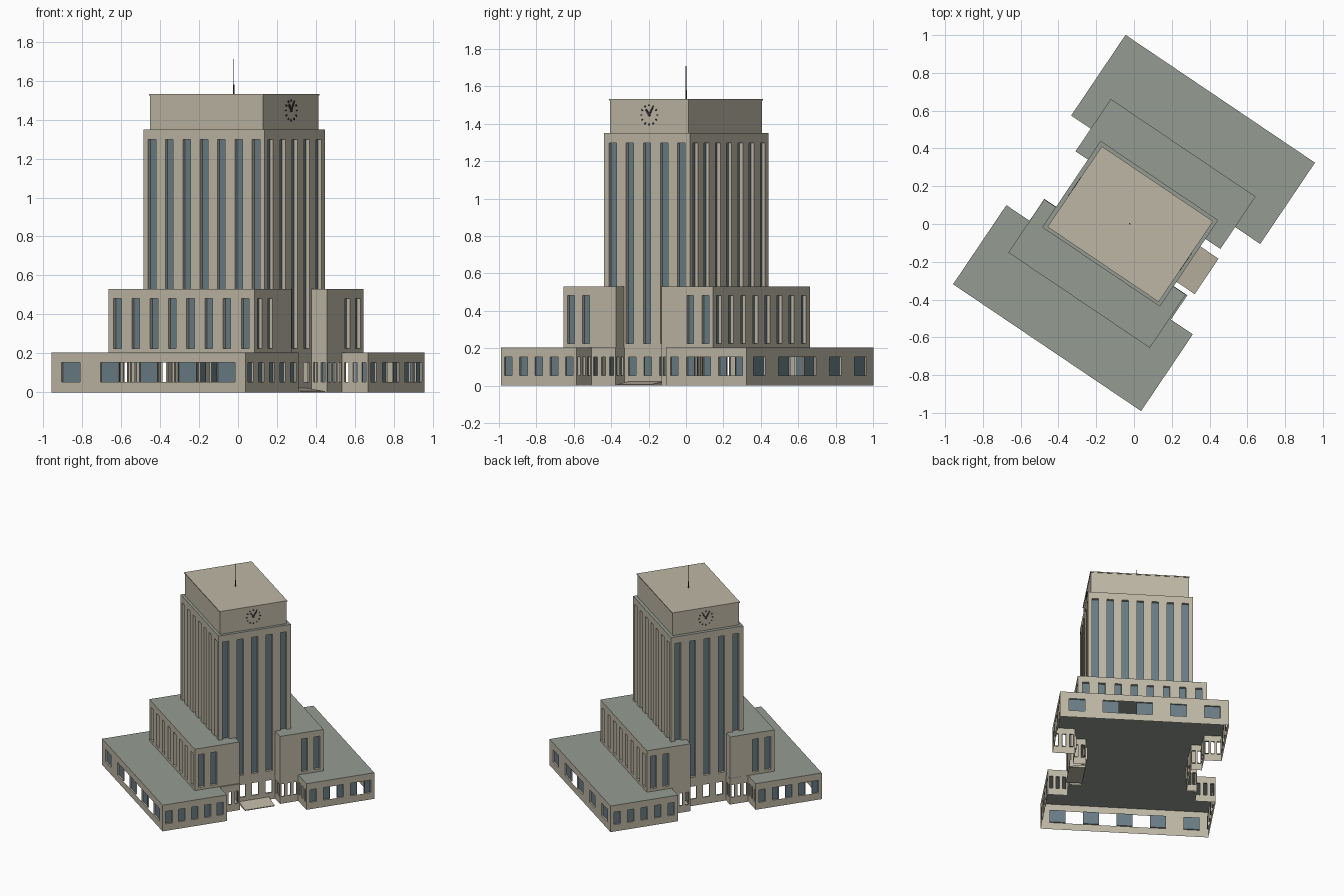
import bpy, bmesh, math
from mathutils import Matrix, Vector

cube = bpy.data.objects.get("Cube")
if cube:
    bpy.data.objects.remove(cube)

TURN = Matrix.Rotation(math.radians(-34), 4, "Z")   # the whole building stands at an angle


def material(name, rgb):
    m = bpy.data.materials.new(name)
    m.use_nodes = True
    m.diffuse_color = (*rgb, 1)
    m.node_tree.nodes["Principled BSDF"].inputs["Base Color"].default_value = (*rgb, 1)
    return m


STONE = material("warm stone", (0.51, 0.47, 0.375))
ROOF = material("grey green roof", (0.30, 0.33, 0.29))
GLASS = material("blue grey glass", (0.14, 0.205, 0.235))
DARK = material("dark metal", (0.05, 0.05, 0.05))
WALL_I, ROOF_I, GLASS_I = range(3)


def finish(bm, name, mats):
    bmesh.ops.transform(bm, matrix=TURN, verts=bm.verts)
    mesh = bpy.data.meshes.new(name)
    bm.to_mesh(mesh)
    bm.free()
    for m in mats:
        mesh.materials.append(m)
    obj = bpy.data.objects.new(name, mesh)
    bpy.context.scene.collection.objects.link(obj)
    return obj


def face(bm, points, mat):
    f = bm.faces.new([bm.verts.new(p) for p in points])
    f.material_index = mat


def even(count, length, width, gaps=()):
    """Evenly spread glazed bays, with open gaps after the listed bays."""
    pitch = length / count
    bays = []
    for i in range(count):
        mid = pitch * (i + 0.5)
        bays.append((mid - width / 2, mid + width / 2, "glass"))
        if i in gaps:
            bays.append((mid + width / 2, mid + pitch - width / 2, "gap"))
    return bays


def slits(count, length, width):
    return [(a, b, "open") for a, b, _ in even(count, length, width)]


def at(centres, width):
    return [(c - width / 2, c + width / 2, "glass") for c in sorted(centres)]


def wall(bm, start, end, low, high, bays, sill, head, depth):
    """One wall with window bays, each with reveals and a set-back pane."""
    a, b = Vector((*start, 0)), Vector((*end, 0))
    along = (b - a).normalized()
    inward = Vector((-along.y, along.x, 0)) * depth

    def pt(s, z, back=0):
        return a + along * s + inward * back + Vector((0, 0, z))

    def panel(s0, s1, z0, z1, mat=WALL_I, back=0):
        face(bm, [pt(s0, z0, back), pt(s1, z0, back), pt(s1, z1, back), pt(s0, z1, back)], mat)

    length = (b - a).length
    if not bays:
        panel(0, length, low, high)
        return
    panel(0, length, low, sill)
    panel(0, length, head, high)
    edge = 0
    for s0, s1, kind in bays:
        if s0 > edge + 1e-5:
            panel(edge, s0, sill, head)
        edge = s1
        if kind == "gap":
            continue
        ring = [(s0, sill), (s1, sill), (s1, head), (s0, head)]
        for (p, q), (r, t) in zip(ring, ring[1:] + ring[:1]):
            face(bm, [pt(r, t), pt(p, q), pt(p, q, 1), pt(r, t, 1)], WALL_I)
        if kind == "glass":
            panel(s0, s1, sill, head, GLASS_I, 1)
    panel(edge, length, sill, head)


def storey(name, outline, low, high, bays, sill=0, head=0, depth=0.02, roof=ROOF_I):
    bm = bmesh.new()
    for i, start in enumerate(outline):
        end = outline[(i + 1) % len(outline)]
        length = math.dist(start, end)
        wall(bm, start, end, low, high, bays(i, length), sill, head, depth)
    face(bm, [(x, y, high) for x, y in outline], roof)
    return finish(bm, name, [STONE, ROOF, GLASS])


def rectangle(x0, x1, y0, y1):
    return [(x0, y0), (x1, y0), (x1, y1), (x0, y1)]


def box(name, x0, x1, y0, y1, z0, z1, mat):
    bm = bmesh.new()
    bmesh.ops.create_cube(bm, size=1)
    size = Vector((x1 - x0, y1 - y0, z1 - z0))
    centre = Vector((x0 + x1, y0 + y1, z0 + z1)) / 2
    for v in bm.verts:
        v.co = v.co * size + centre
    return finish(bm, name, [mat])


# Ground storey: an open-bottomed shell with two wings and stepped entrances
ground = [(-.616, -.80), (.585, -.80), (.585, -.31), (.445, -.31), (.445, -.155),
          (.358, -.155), (.358, .146), (.452, .146), (.452, .286), (.613, .286),
          (.613, .805), (-.597, .805), (-.597, .29), (-.47, .29), (-.47, .146),
          (-.393, .146), (-.393, -.155), (-.468, -.155), (-.468, -.295), (-.616, -.295)]


def ground_bays(i, length):
    if length > 1:
        return even(5, length, 0.115, (1, 2, 3) if i == 0 else (1,))
    if length > 0.4:
        return even(5, length, 0.05, (1, 3) if i in (9, 19) else ())
    if length > 0.2:
        return slits(3, length, 0.05)
    return slits(2 if length < 0.1 else 3, length, 0.025)


storey("ground_storey", ground, 0, 0.205, ground_bays, 0.054, 0.152, 0.012)


# Middle wings: long window row outside, two bays on each end near the outer corner
def middle_bays(outer):
    def bays(i, length):
        if i == outer:
            return even(8, length, 0.047)
        if i % 2 == 0:
            return []
        near = (0.05, 0.147)
        starts_outer = (i == 1) == (outer == 0)
        return at(near if starts_outer else [length - n for n in near], 0.045)
    return bays


storey("front_middle_wing", rectangle(-.467, .436, -.497, -.157), 0.205, 0.53,
       middle_bays(0), 0.225, 0.482)
storey("back_middle_wing", rectangle(-.472, .453, .146, .48), 0.205, 0.53,
       middle_bays(2), 0.225, 0.482)

# Tower with tall window strips, and the plain crown above
storey("tower", rectangle(-.393, .358, -.286, .266), 0.205, 1.35,
       lambda i, length: even(5 if i % 2 else 7, length, 0.047), 0.225, 1.297)
storey("crown", rectangle(-.367, .335, -.265, .242), 1.35, 1.53,
       lambda i, length: [], roof=WALL_I)
box("crown_lip", -.371, .339, -.269, .246, 1.524, 1.531, STONE)


# Clocks on both ends of the crown: twelve marks and two hands
def clock(name, x, side):
    bm = bmesh.new()

    def bar(angle, inner, outer, width):
        made = bmesh.ops.create_cube(bm, size=1)["verts"]
        turn = Matrix.Rotation(-side * angle, 4, "X")
        for v in made:
            v.co = Vector((v.co.x * 0.006, v.co.y * width,
                           (v.co.z + 0.5) * (outer - inner) + inner))
            v.co = turn @ v.co + Vector((x + side * 0.003, -0.011, 1.447))

    for hour in range(12):
        bar(math.tau * hour / 12, 0.047, 0.056, 0.006)
    bar(math.radians(-35), -0.008, 0.036, 0.010)
    bar(math.radians(30), -0.008, 0.046, 0.008)
    return finish(bm, name, [DARK])


clock("right_clock", 0.335, 1)
clock("left_clock", -0.367, -1)

# Antenna: thick foot and thin mast
for name, radius, z0, z1 in (("antenna_foot", 0.004, 1.53, 1.58), ("antenna_mast", 0.002, 1.58, 1.71)):
    bm = bmesh.new()
    bmesh.ops.create_cone(bm, cap_ends=True, segments=8, radius1=radius, radius2=radius, depth=z1 - z0,
                          matrix=Matrix.Translation((-0.018, -0.012, (z0 + z1) / 2)))
    finish(bm, name, [DARK])

# Sloping entrance ramp
ramp = box("entrance_ramp", .358, .474, -.128, .098, 0.0, 0.022, STONE)
top_outer = [v for v in ramp.data.vertices
             if v.co.z > 0.01 and (TURN.inverted() @ v.co).x > 0.4]
for v in top_outer:
    v.co.z = 0.006
